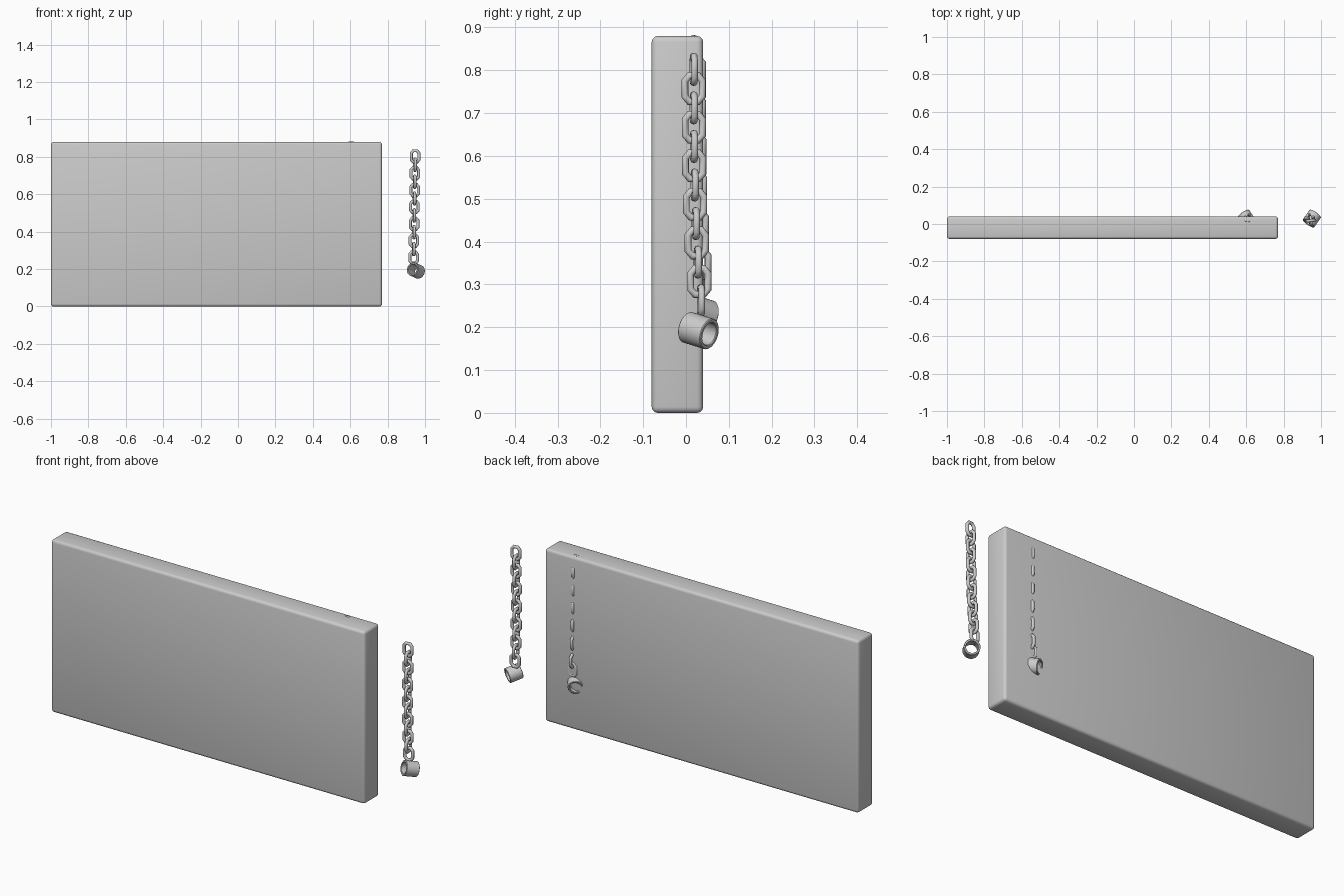
import bpy, bmesh, math
from mathutils import Vector, Matrix

if "Cube" in bpy.data.objects:
    bpy.data.objects.remove(bpy.data.objects["Cube"])


def finish(bm, name, angle=40):
    bmesh.ops.recalc_face_normals(bm, faces=bm.faces)
    me = bpy.data.meshes.new(name)
    bm.to_mesh(me)
    bm.free()
    ob = bpy.data.objects.new(name, me)
    bpy.context.collection.objects.link(ob)
    bpy.ops.object.select_all(action='DESELECT')
    bpy.context.view_layer.objects.active = ob
    ob.select_set(True)
    bpy.ops.object.shade_smooth_by_angle(angle=math.radians(angle))
    return ob


def bridge_rings(bm, rings):
    # skin a closed loop of closed vertex rings
    n, m = len(rings), len(rings[0])
    for i in range(n):
        a, b = rings[i], rings[(i + 1) % n]
        for j in range(m):
            k = (j + 1) % m
            bm.faces.new((a[j], a[k], b[k], b[j]))


def add_link(bm, mat, wire=0.0078, sides=10):
    # elongated octagonal ring in the local xz plane
    q = [(0.0205, 0.018), (0.010, 0.0305)]
    path = q + [(-x, z) for x, z in q[::-1]]
    path += [(-x, -z) for x, z in path]
    pts = [Vector((x, 0, z)) for x, z in path]
    rings = []
    for i, p in enumerate(pts):
        d0 = (p - pts[i - 1]).normalized()
        d1 = (pts[(i + 1) % len(pts)] - p).normalized()
        t = (d0 + d1).normalized()
        out = Vector((t.z, 0, -t.x)) / max(t.dot(d1), 0.5)
        ring = []
        for s in range(sides):
            a = 2 * math.pi * s / sides
            v = p + out * wire * math.cos(a) + Vector((0, wire * math.sin(a), 0))
            ring.append(bm.verts.new(mat @ v))
        rings.append(ring)
    bridge_rings(bm, rings)


def add_cuff(bm, center, axis, r_out=0.037, r_in=0.027, length=0.066, sides=32):
    # thick-walled tube with slightly eased rims
    h, c = length / 2, 0.002
    profile = [(r_in, -h + c), (r_in + c, -h), (r_out - c, -h), (r_out, -h + c),
               (r_out, h - c), (r_out - c, h), (r_in + c, h), (r_in, h - c)]
    mat = Matrix.Translation(center) @ axis.to_track_quat('Z', 'Y').to_matrix().to_4x4()
    rings = []
    for s in range(sides):
        a = 2 * math.pi * s / sides
        rings.append([bm.verts.new(mat @ Vector((r * math.cos(a), r * math.sin(a), z)))
                      for r, z in profile])
    bridge_rings(bm, rings)


def shackle(label, place):
    # hanging chain of alternating links
    bm = bmesh.new()
    n = 13
    for i in range(n):
        t = i / (n - 1)
        pos = Vector((0.947 - 0.008 * t, 0.018 + 0.017 * t ** 3, 0.802 - 0.54 * t))
        turn = math.radians(6 + (90 if i % 2 else 0))
        add_link(bm, place @ Matrix.Translation(pos) @ Matrix.Rotation(turn, 4, 'Z'))
    finish(bm, label + "_chain", 60)
    # open wrist cuff at the bottom
    bm = bmesh.new()
    axis = place.to_3x3() @ Vector((0.55, 0.8, -0.25)).normalized()
    add_cuff(bm, place @ Vector((0.951, 0.029, 0.192)), axis)
    finish(bm, label + "_cuff")


# wall slab with softened edges
bm = bmesh.new()
bmesh.ops.create_cube(bm, size=1)
bmesh.ops.scale(bm, vec=(1.77, 0.12, 0.88), verts=bm.verts)
bmesh.ops.translate(bm, vec=(-0.115, -0.02, 0.44), verts=bm.verts)
bmesh.ops.bevel(bm, geom=bm.edges[:], offset=0.014, segments=3, profile=0.5,
                affect='EDGES')
finish(bm, "wall_slab")

# free hanging shackle and its mirrored partner set into the slab
shackle("right", Matrix.Identity(4))
shackle("left", Matrix.Translation((1.553, 0, 0.042)) @ Matrix.Diagonal((-1, 1, 1, 1)))
